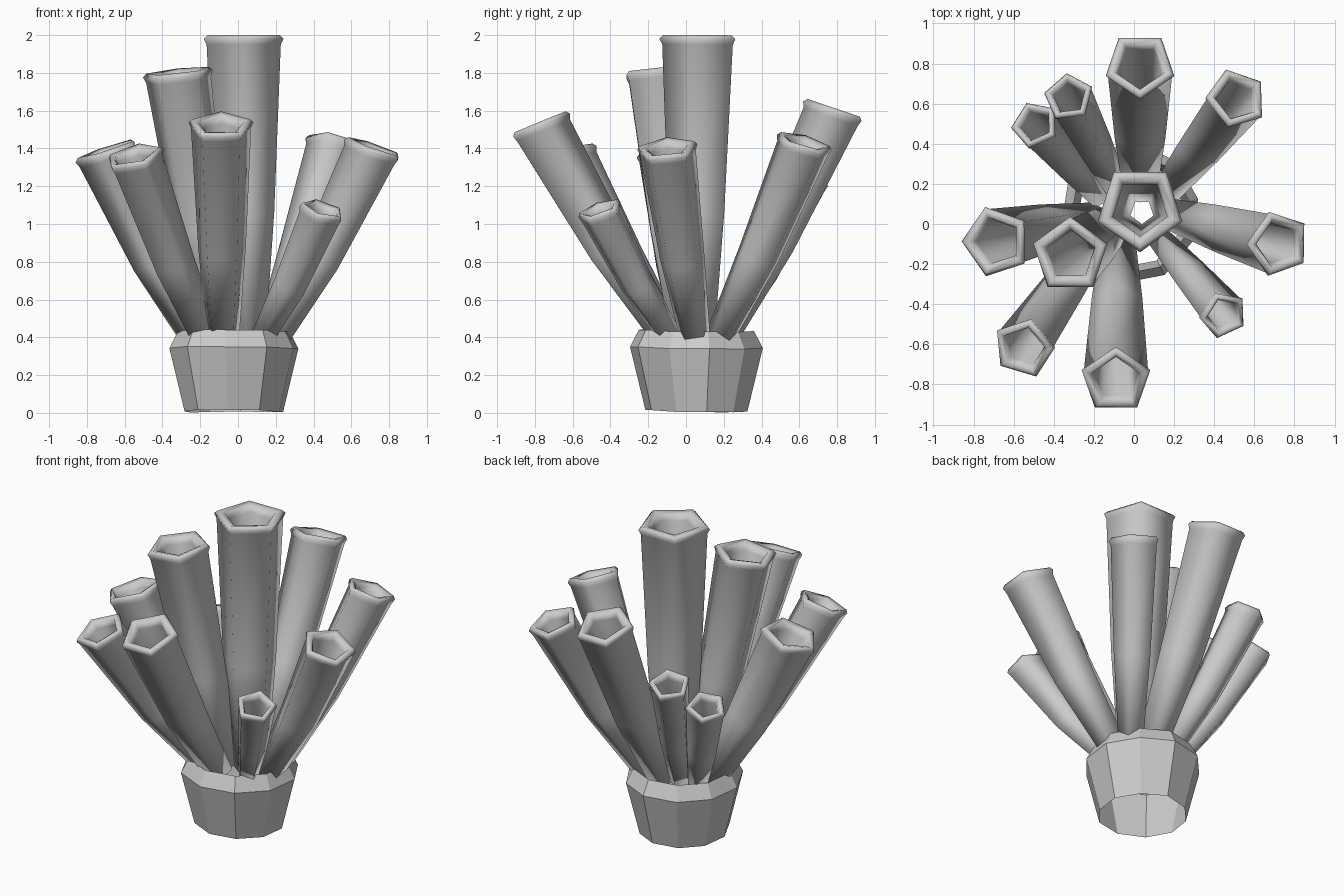
import bpy, bmesh, math, random
from mathutils import Vector

if "Cube" in bpy.data.objects:
    bpy.data.objects.remove(bpy.data.objects["Cube"])

random.seed(4)


def skin_rings(name, rings, smooth, closed=False):
    """Make an object by joining successive rings of points with quads."""
    bm = bmesh.new()
    loops = [[bm.verts.new(p) for p in ring] for ring in rings]
    n = len(loops[0])
    pairs = list(zip(loops, loops[1:]))
    if closed:
        pairs.append((loops[-1], loops[0]))
    for a, b in pairs:
        for i in range(n):
            j = (i + 1) % n
            bm.faces.new((a[i], a[j], b[j], b[i]))
    bmesh.ops.recalc_face_normals(bm, faces=bm.faces)
    for f in bm.faces:
        f.smooth = smooth
    me = bpy.data.meshes.new(name)
    bm.to_mesh(me)
    bm.free()
    ob = bpy.data.objects.new(name, me)
    bpy.context.collection.objects.link(ob)
    return ob


def pentagon(center, normal, radius, angle):
    """Five points around a tilted axis, first corner facing the given angle."""
    n = normal.normalized()
    tilt = Vector((0, 0, 1)).rotation_difference(n)
    pts = []
    for k in range(5):
        a = math.radians(angle + 72 * k)
        pts.append(center + tilt @ Vector((radius * math.cos(a), radius * math.sin(a), 0)))
    return pts


def tube(name, foot, tip, radius, angle):
    """Hollow flaring five-sided tube with a rounded lip."""
    a = math.radians(angle)
    tip = Vector(tip) - 0.095 * radius * Vector((math.cos(a), math.sin(a), 0))
    foot = Vector((foot[0], foot[1], 0.38))
    up = Vector((0, 0, 1))
    axis = (tip - foot).normalized()
    out = Vector((axis.x, axis.y, 0))
    knee = foot.lerp(tip, 0.42) + out * 0.05
    end_n = ((tip - knee).normalized() * 0.75 + up * 0.25).normalized()
    low_n = (axis + up * 0.2).normalized()
    neck = tip - end_n * 0.05
    profile = [
        (foot, low_n, 0.5), (knee, axis, 0.74), (neck, end_n, 0.93),
        (tip - end_n * 0.02, end_n, 1.0), (tip, end_n, 0.9),
        (tip - end_n * 0.01, end_n, 0.72), (tip - end_n * 0.05, end_n, 0.64),
        (knee, axis, 0.47), (foot, low_n, 0.27),
    ]
    rings = [pentagon(c, n, radius * f, angle) for c, n, f in profile]
    return skin_rings(name, rings, True, closed=True)


# Faceted base band, open at top and bottom
sides = 10
jitter = [random.uniform(-0.012, 0.012) for _ in range(sides)]
rings = []
for z, r in ((0.01, 0.27), (0.345, 0.352), (0.435, 0.305)):
    ring = []
    for k in range(sides):
        a = 2 * math.pi * (k + 0.3) / sides
        rr = r + jitter[k]
        ring.append(Vector((-0.02 + rr * math.cos(a), 0.06 + rr * math.sin(a),
                            max(0, z + jitter[k] * 0.7))))
    rings.append(ring)
skin_rings("base", rings, False)

# Tubes: foot xy, tip centre, lip radius, corner direction
tubes = [
    ("tall_tube", (0.04, 0.06), (0.03, 0.06, 2.0), 0.222, -90),
    ("left_tall_tube", (-0.10, 0.0), (-0.32, -0.14, 1.81), 0.195, 90),
    ("front_tube", (-0.08, -0.09), (-0.09, -0.77, 1.535), 0.18, 90),
    ("back_tube", (0.03, 0.19), (0.03, 0.78, 1.61), 0.18, -90),
    ("back_right_tube", (0.16, 0.17), (0.50, 0.63, 1.44), 0.158, 180),
    ("right_tube", (0.19, 0.05), (0.71, -0.10, 1.41), 0.168, 180),
    ("front_right_tube", (0.12, -0.07), (0.44, -0.46, 1.085), 0.125, 185),
    ("front_left_tube", (-0.17, -0.07), (-0.55, -0.61, 1.37), 0.16, 75),
    ("left_tube", (-0.20, 0.02), (-0.71, -0.09, 1.40), 0.182, 180),
    ("back_left_tube", (-0.18, 0.14), (-0.51, 0.50, 1.11), 0.125, 185),
    ("back_left_inner_tube", (-0.09, 0.18), (-0.33, 0.65, 1.26), 0.128, 96),
]
for spec in tubes:
    tube(*spec)
